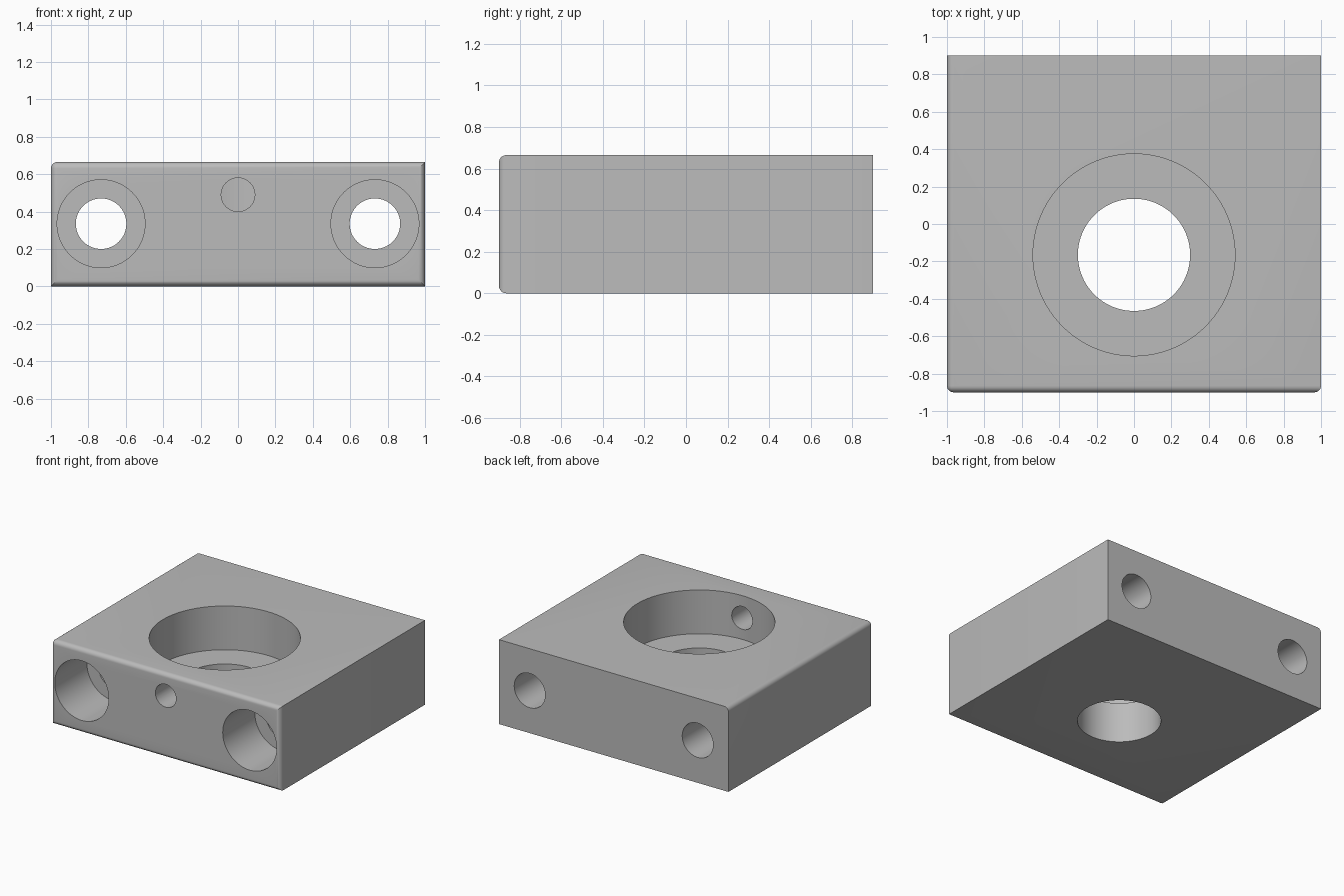
import bpy
import bmesh
from math import pi
from mathutils import Matrix, Vector

if "Cube" in bpy.data.objects:
    bpy.data.objects.remove(bpy.data.objects["Cube"], do_unlink=True)

W, D, H = 2.0, 1.8, 0.665
FRONT = -D / 2
ROUND = 0.035

grey = bpy.data.materials.new("machined grey")
grey.use_nodes = True
colour = (0.5, 0.5, 0.5, 1)
grey.diffuse_color = colour
grey.node_tree.nodes["Principled BSDF"].inputs["Base Color"].default_value = colour


def add_object(name, bm):
    mesh = bpy.data.meshes.new(name)
    bmesh.ops.recalc_face_normals(bm, faces=bm.faces)
    bm.to_mesh(mesh)
    bm.free()
    mesh.materials.append(grey)
    obj = bpy.data.objects.new(name, mesh)
    bpy.context.collection.objects.link(obj)
    return obj


def stepped_cutter(name, profile, matrix, sides=96):
    """Lathe (radius, height) points around local z into a closed plug."""
    bm = bmesh.new()
    points = [(0, profile[0][1])] + profile + [(0, profile[-1][1])]
    verts = [bm.verts.new((r, 0, z)) for r, z in points]
    edges = [bm.edges.new(pair) for pair in zip(verts, verts[1:])]
    bmesh.ops.spin(bm, geom=verts + edges, axis=(0, 0, 1), cent=(0, 0, 0),
                   angle=2 * pi, steps=sides)
    bmesh.ops.remove_doubles(bm, verts=bm.verts, dist=1e-4)
    bm.transform(matrix)
    obj = add_object(name, bm)
    obj.hide_render = True
    return obj


# Block with rounded front edges and one rounded top side edge
bm = bmesh.new()
bmesh.ops.create_cube(bm, size=1, matrix=Matrix.Translation((0, 0, H / 2))
                      @ Matrix.Diagonal((W, D, H, 1)))


def is_rounded(edge):
    on_front = all(v.co.y < 0 for v in edge.verts)
    on_top_side = all(v.co.x < 0 and v.co.z > H / 2 for v in edge.verts)
    return on_front or on_top_side


bmesh.ops.bevel(bm, geom=[e for e in bm.edges if is_rounded(e)], offset=ROUND,
                segments=6, profile=0.5, affect='EDGES')
block = add_object("mounting_block", bm)

# Large stepped bore, open at top and bottom
cutters = [stepped_cutter(
    "main_bore_cutter",
    [(0.30, -0.1), (0.30, 0.32), (0.54, 0.32), (0.54, H + 0.1)],
    Matrix.Translation((0, -0.165, 0)))]

# Counterbored bolt holes, front to back; local z points to the back
to_back = Matrix.Rotation(-pi / 2, 4, 'X')
for side, label in ((-1, "right"), (1, "left")):
    cutters.append(stepped_cutter(
        label + "_bolt_hole_cutter",
        [(0.235, -0.1), (0.235, 0.4), (0.135, 0.4), (0.135, D + 0.1)],
        Matrix.Translation((side * 0.732, FRONT, 0.335)) @ to_back))

# Small hole from the front into the bore
cutters.append(stepped_cutter(
    "set_screw_hole_cutter", [(0.09, -0.1), (0.09, 0.5)],
    Matrix.Translation((0, FRONT, 0.49)) @ to_back, 48))

# Cut all holes, then drop the cutters
bpy.context.view_layer.objects.active = block
block.select_set(True)
for cutter in cutters:
    cut = block.modifiers.new(cutter.name, 'BOOLEAN')
    cut.operation = 'DIFFERENCE'
    cut.solver = 'EXACT'
    cut.object = cutter
    bpy.ops.object.modifier_apply(modifier=cut.name)
    bpy.data.objects.remove(cutter, do_unlink=True)

bpy.ops.object.shade_smooth_by_angle(angle=pi / 6)
